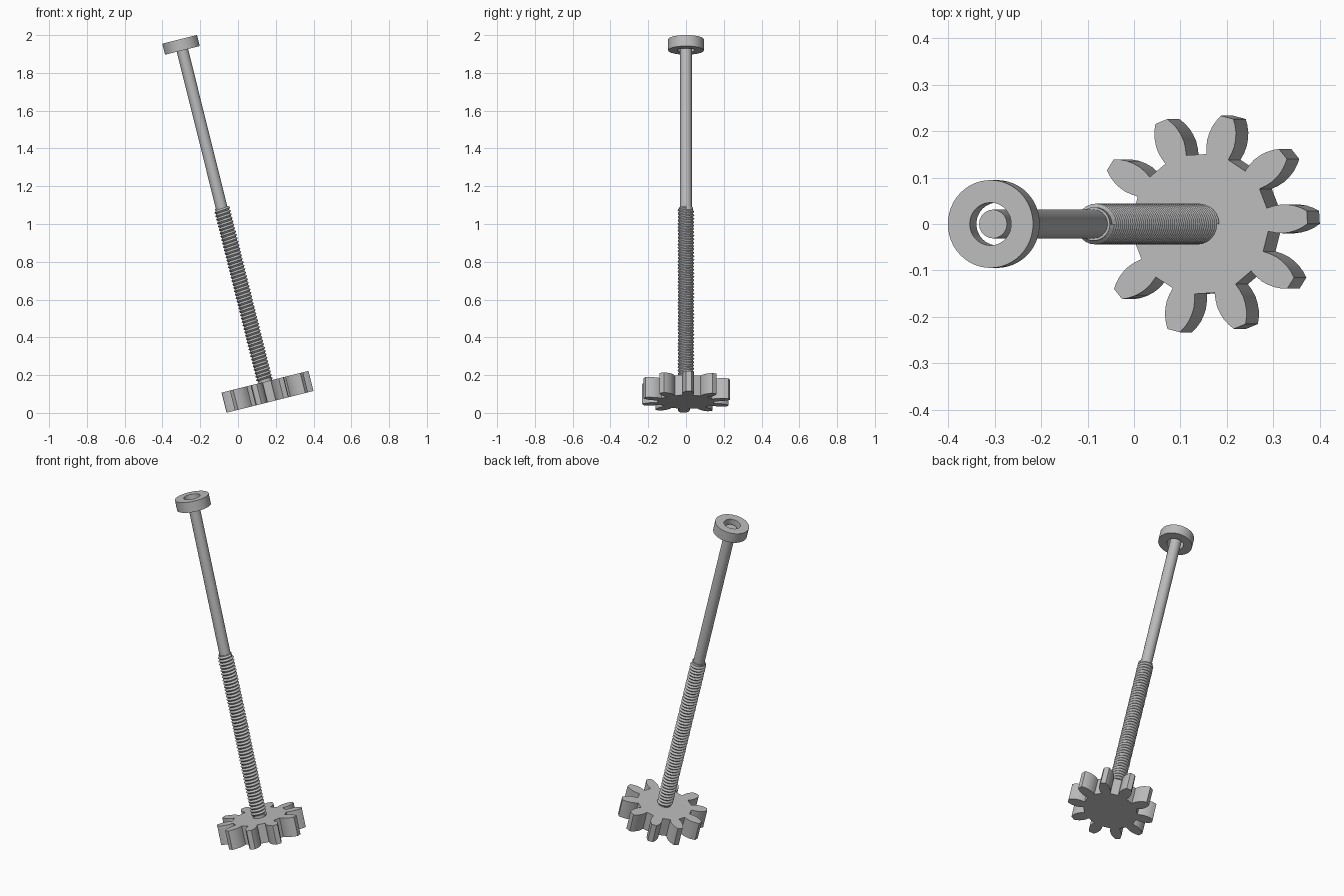
import bpy, bmesh, math
from mathutils import Matrix, Vector

if "Cube" in bpy.data.objects:
    bpy.data.objects.remove(bpy.data.objects["Cube"])

# Single metal colour
metal = bpy.data.materials.new("grey_metal")
metal.use_nodes = True
GREY = (0.5, 0.5, 0.5, 1)
metal.diffuse_color = GREY
metal.node_tree.nodes["Principled BSDF"].inputs["Base Color"].default_value = GREY

# Leaning frame: origin at the centre of the gear's upper face, local z along the shaft
FRAME = Matrix.Translation((0.143, 0, 0.165)) @ Matrix.Rotation(math.radians(-14), 4, 'Y')


def add_part(name, bm, smooth=True):
    bmesh.ops.recalc_face_normals(bm, faces=bm.faces)
    mesh = bpy.data.meshes.new(name)
    bm.to_mesh(mesh)
    bm.free()
    mesh.materials.append(metal)
    obj = bpy.data.objects.new(name, mesh)
    bpy.context.collection.objects.link(obj)
    obj.matrix_world = FRAME
    if smooth:
        bpy.ops.object.select_all(action='DESELECT')
        obj.select_set(True)
        bpy.context.view_layer.objects.active = obj
        bpy.ops.object.shade_smooth_by_angle(angle=math.radians(35))
    return obj


def lathe(name, profile, steps):
    """Spin a closed (radius, height) loop around the shaft axis."""
    bm = bmesh.new()
    verts = [bm.verts.new((r, 0, z)) for r, z in profile]
    edges = [bm.edges.new((v, verts[i - 1])) for i, v in enumerate(verts)]
    bmesh.ops.spin(bm, geom=verts + edges, cent=(0, 0, 0), axis=(0, 0, 1),
                   angle=math.tau, steps=steps, use_merge=False)
    bmesh.ops.remove_doubles(bm, verts=bm.verts, dist=1e-5)
    return add_part(name, bm)


# Gear: one tooth flank, mirrored and repeated around the hub
TEETH, THICK = 10, 0.11
flank = [(0.149, 0.025), (0.165, 0.029), (0.18, 0.031), (0.195, 0.030),
         (0.21, 0.027), (0.225, 0.021), (0.237, 0.014)]
tooth = [(r, -w) for r, w in flank] + [(r, w) for r, w in reversed(flank)]
bm = bmesh.new()
outline = []
for i in range(TEETH):
    turn = Matrix.Rotation(math.radians(3.5) + i * math.tau / TEETH, 3, 'Z')
    outline += [bm.verts.new(turn @ Vector((x, y, -THICK))) for x, y in tooth]
base = bm.faces.new(outline)
top = bmesh.ops.extrude_face_region(bm, geom=[base], use_keep_orig=True)
bmesh.ops.translate(bm, vec=(0, 0, THICK),
                    verts=[g for g in top["geom"] if isinstance(g, bmesh.types.BMVert)])
add_part("gear", bm)

# Plain rod running from the gear into the ring
ROD = 0.031
bm = bmesh.new()
bmesh.ops.create_cone(bm, cap_ends=True, segments=20, radius1=ROD, radius2=ROD, depth=1.89,
                      matrix=Matrix.Translation((0, 0, 0.9)))
add_part("rod", bm)

# Core and helical thread on the lower half
TURNS, LENGTH = 50, 0.95
ROOT, CREST = 0.036, 0.044
pitch = LENGTH / (TURNS + 1)
bm = bmesh.new()
bmesh.ops.create_cone(bm, cap_ends=True, segments=24, radius1=ROOT, radius2=ROOT, depth=LENGTH,
                      matrix=Matrix.Translation((0, 0, LENGTH / 2)))
add_part("thread_core", bm)

bm = bmesh.new()
points = [bm.verts.new(p) for p in ((ROOT, 0, 0), (CREST, 0, pitch / 2), (ROOT, 0, pitch))]
for a, b in zip(points, points[1:]):
    bm.edges.new((a, b))
thread = add_part("thread", bm, smooth=False)
screw = thread.modifiers.new("Screw", 'SCREW')
screw.axis = 'Z'
screw.steps = screw.render_steps = 24
screw.iterations = TURNS
screw.screw_offset = pitch
screw.use_normal_calculate = True
screw.use_smooth_shade = False

# Ring at the top end
TOP, HEIGHT = 1.868, 0.06
lathe("end_ring", [(0.046, TOP - HEIGHT), (0.0945, TOP - HEIGHT), (0.0945, TOP), (0.046, TOP)], 48)
